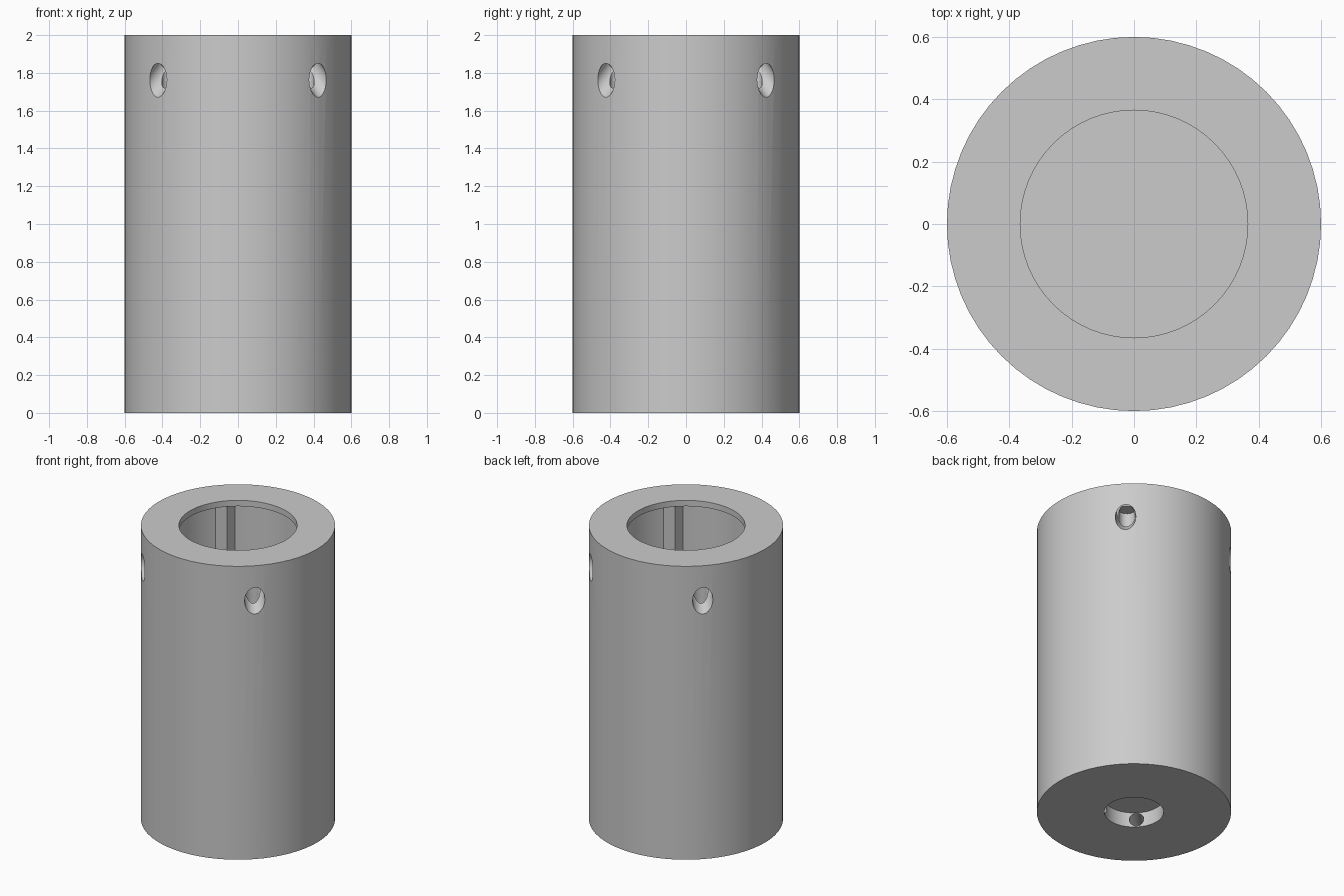
import bpy
import bmesh
from math import radians, cos, sin, pi
from mathutils import Vector

cube = bpy.data.objects.get("Cube")
if cube:
    bpy.data.objects.remove(cube, do_unlink=True)

# Single grey material
grey = bpy.data.materials.new("plain_grey")
grey.use_nodes = True
grey.diffuse_color = (0.6, 0.6, 0.6, 1)
grey.node_tree.nodes["Principled BSDF"].inputs["Base Color"].default_value = (0.6, 0.6, 0.6, 1)

OUTER, BORE, CAVITY, INLET = 0.6, 0.365, 0.455, 0.183
HEIGHT, LIP, FLOOR, INLET_TOP = 2.0, 1.96, 0.2, 0.1
CHANNEL_R, CHANNEL_POS = 0.05, 0.5


def link(name, bm):
    bmesh.ops.recalc_face_normals(bm, faces=bm.faces)
    mesh = bpy.data.meshes.new(name)
    bm.to_mesh(mesh)
    bm.free()
    mesh.materials.append(grey)
    obj = bpy.data.objects.new(name, mesh)
    bpy.context.collection.objects.link(obj)
    return obj


def lathe(name, profile, sides):
    bm = bmesh.new()
    verts = [bm.verts.new((r, 0, z)) for r, z in profile]
    edges = [bm.edges.new(pair) for pair in zip(verts, verts[1:])]
    bmesh.ops.spin(bm, geom=verts + edges, axis=(0, 0, 1), cent=(0, 0, 0),
                   angle=2 * pi, steps=sides, use_merge=False)
    bmesh.ops.remove_doubles(bm, verts=bm.verts, dist=1e-5)
    return link(name, bm)


def rod(name, start, end, radius, sides, turn):
    """Prism between two (radial, height) points, turned about the z axis."""
    def place(p):
        return Vector((p[0] * cos(turn), p[0] * sin(turn), p[1]))
    a, b = place(start), place(end)
    bm = bmesh.new()
    bmesh.ops.create_cone(bm, cap_ends=True, segments=sides, radius1=radius,
                          radius2=radius, depth=(b - a).length)
    # Vertical rods keep a corner facing the axis of the body
    if abs(start[0] - end[0]) < 1e-6:
        bmesh.ops.rotate(bm, verts=bm.verts, cent=(0, 0, 0),
                         matrix=Vector((0, 1, 0)).rotation_difference(
                             Vector((cos(turn), sin(turn), 0))).to_matrix())
    else:
        rot = (b - a).to_track_quat("Z", "Y").to_matrix()
        bmesh.ops.rotate(bm, verts=bm.verts, cent=(0, 0, 0), matrix=rot)
    bmesh.ops.translate(bm, verts=bm.verts, vec=(a + b) / 2)
    return link(name, bm)


def combine(target, tool, operation):
    mod = target.modifiers.new("combine", "BOOLEAN")
    mod.operation = operation
    mod.solver = "EXACT"
    mod.object = tool
    bpy.context.view_layer.objects.active = target
    bpy.ops.object.modifier_apply(modifier=mod.name)
    bpy.data.objects.remove(tool, do_unlink=True)


# Hollow body with a thin lip at the top and a shallow recess underneath
body = lathe("hollow_cylinder_body", [
    (0, FLOOR), (CAVITY, FLOOR), (CAVITY, LIP), (BORE, LIP), (BORE, HEIGHT),
    (OUTER, HEIGHT), (OUTER, 0), (INLET, 0), (INLET, INLET_TOP), (0, INLET_TOP)], 64)

for i in range(4):
    turn = radians(45 + 90 * i)
    # Pointed rib on the inner wall
    combine(body, rod("inner_rib", (0.47, 0.15), (0.47, 1.98), 0.08, 4, turn), "UNION")
    # Passage inside the wall, its feed from the recess and the sloping outlet
    combine(body, rod("riser", (CHANNEL_POS, 0.05), (CHANNEL_POS, 1.87),
                      CHANNEL_R, 24, turn), "DIFFERENCE")
    combine(body, rod("feed", (0.15, 0.052), (CHANNEL_POS, 0.052), 0.045, 24, turn), "DIFFERENCE")
    combine(body, rod("outlet", (0.515, 1.845), (0.75, 1.61), 0.0635, 32, turn), "DIFFERENCE")

bpy.ops.object.select_all(action="DESELECT")
body.select_set(True)
bpy.context.view_layer.objects.active = body
bpy.ops.object.shade_smooth_by_angle(angle=radians(30))
